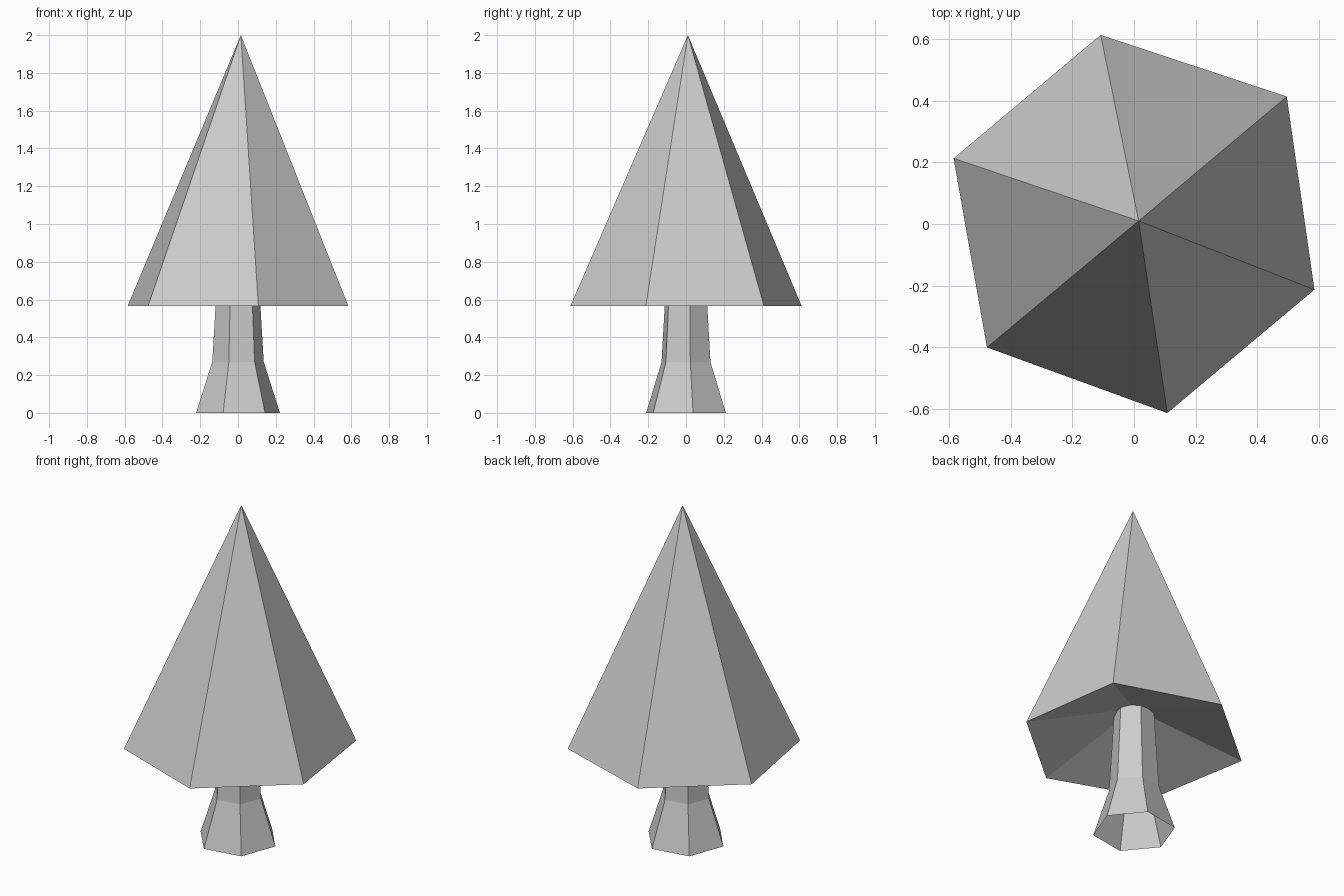
import bpy
import bmesh
from math import cos, sin, radians

cube = bpy.data.objects.get("Cube")
if cube:
    bpy.data.objects.remove(cube, do_unlink=True)

grey = bpy.data.materials.new("plain_grey")
grey.use_nodes = True
colour = (0.6, 0.6, 0.6, 1)
grey.diffuse_color = colour
grey.node_tree.nodes["Principled BSDF"].inputs["Base Color"].default_value = colour


def hexagon(radius, z, phase):
    """Six points around the z axis, first one at the phase angle."""
    angles = [radians(phase + 60 * i) for i in range(6)]
    return [(radius * cos(a), radius * sin(a), z) for a in angles]


def finish(bm, name):
    mesh = bpy.data.meshes.new(name)
    bm.to_mesh(mesh)
    bm.free()
    mesh.materials.append(grey)
    obj = bpy.data.objects.new(name, mesh)
    bpy.context.collection.objects.link(obj)
    return obj


# Trunk: open six-sided tube, flared at the foot, running up into the canopy
bm = bmesh.new()
rings = [[bm.verts.new(p) for p in hexagon(r, z, 9.5)]
         for r, z in [(0.225, 0), (0.138, 0.27), (0.11, 0.74)]]
for low, high in zip(rings, rings[1:]):
    for i in range(6):
        j = (i + 1) % 6
        bm.faces.new((low[i], low[j], high[j], high[i]))
finish(bm, "trunk")

# Canopy: slightly uneven six-sided pyramid with a hollowed underside
bm = bmesh.new()
rim_points = hexagon(0.622, 0.565, -20)
rim_points[1] = (0.495, 0.413, 0.565)
rim = [bm.verts.new(p) for p in rim_points]
tip = bm.verts.new((0.015, 0.01, 2))
hollow = bm.verts.new((0, 0, 0.77))
for i in range(6):
    j = (i + 1) % 6
    bm.faces.new((rim[i], rim[j], tip))
    bm.faces.new((rim[j], rim[i], hollow))
finish(bm, "canopy")
